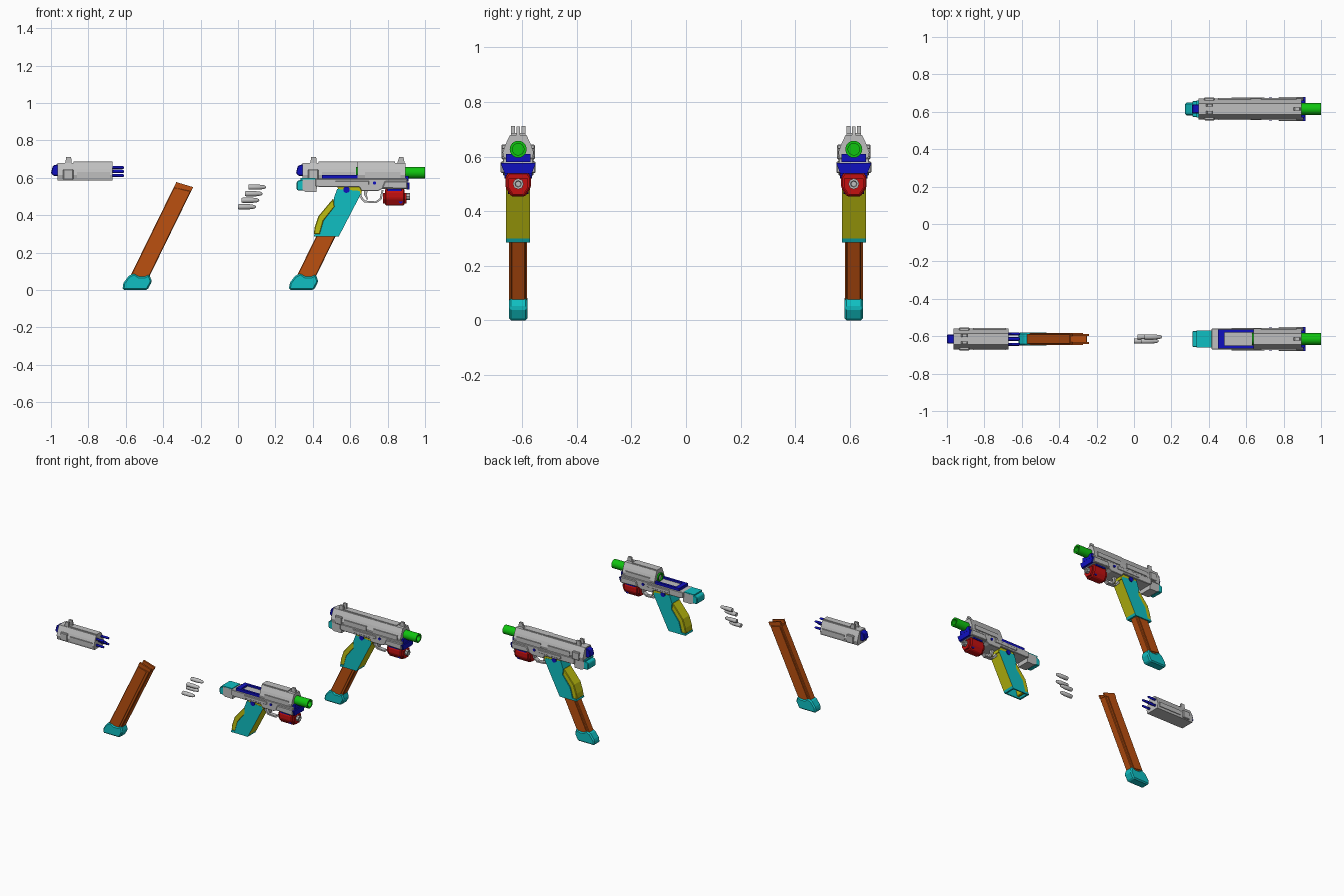
import bpy, bmesh, math
from mathutils import Vector

if "Cube" in bpy.data.objects:
    bpy.data.objects.remove(bpy.data.objects["Cube"])


def material(name, rgb):
    m = bpy.data.materials.new(name)
    m.use_nodes = True
    m.diffuse_color = (*rgb, 1)
    m.node_tree.nodes["Principled BSDF"].inputs["Base Color"].default_value = (*rgb, 1)
    return m


grey = material("light_grey", (.52, .52, .52))
cyan = material("cyan", (.005, .52, .54))
yellow = material("yellow", (.52, .52, .005))
orange = material("burnt_orange", (.5, .08, .005))
blue = material("deep_blue", (.005, .005, .52))
green = material("green", (.005, .55, .005))
red = material("red", (.55, .005, .005))


def finish(name, bm, mat, at, bevel=0, smooth=False):
    bmesh.ops.recalc_face_normals(bm, faces=bm.faces)
    me = bpy.data.meshes.new(name)
    bm.to_mesh(me)
    bm.free()
    me.materials.append(mat)
    ob = bpy.data.objects.new(name, me)
    ob.location = at
    bpy.context.collection.objects.link(ob)
    if smooth:
        me.polygons.foreach_set("use_smooth", [True] * len(me.polygons))
        me.set_sharp_from_angle(angle=math.radians(35))
    if bevel:
        mod = ob.modifiers.new("edge", "BEVEL")
        mod.width, mod.segments = bevel, 1
    return ob


def extrude(name, outline, step, mat, at, bevel):
    bm = bmesh.new()
    face = bm.faces.new([bm.verts.new(p) for p in outline])
    new = bmesh.ops.extrude_face_region(bm, geom=[face])["geom"]
    bmesh.ops.translate(bm, vec=step, verts=[v for v in new if isinstance(v, bmesh.types.BMVert)])
    return finish(name, bm, mat, at, bevel)


def side(name, pts, half, mat, at, y=0, bevel=0):
    """Side profile (x, z) given thickness across y."""
    return extrude(name, [(x, y - half, z) for x, z in pts], Vector((0, 2 * half, 0)), mat, at, bevel)


def block(name, x0, x1, z0, z1, half, mat, at, y=0, bevel=0):
    return side(name, [(x0, z0), (x1, z0), (x1, z1), (x0, z1)], half, mat, at, y, bevel)


def bar(name, half_section, x0, x1, mat, at, bevel=0):
    """Half cross-section (y, z), mirrored, and run along x."""
    ring = half_section + [(-y, z) for y, z in reversed(half_section)]
    return extrude(name, [(x0, y, z) for y, z in ring], Vector((x1 - x0, 0, 0)), mat, at, bevel)


def lathe(name, profile, mat, at, y=0, z=0, sides=20, closed=False):
    """Profile (x, radius) turned about the x axis."""
    bm = bmesh.new()
    rings = []
    for x, r in profile:
        turn = [2 * math.pi * i / sides for i in range(sides)]
        rings.append([bm.verts.new((x, y + r * math.cos(a), z + r * math.sin(a))) for a in turn])
    pairs = list(zip(rings, rings[1:]))
    if closed:
        pairs.append((rings[-1], rings[0]))
    else:
        bm.faces.new(rings[0])
        bm.faces.new(rings[-1])
    for a, b in pairs:
        for i in range(sides):
            j = (i + 1) % sides
            bm.faces.new((a[i], a[j], b[j], b[i]))
    return finish(name, bm, mat, at, smooth=True)


SLIDE = [(.05, .585), (.057, .615), (.045, .648), (.03, .68)]


def rear_slide(at):
    bar("rear_slide", SLIDE, .345, .64, grey, at)
    side("slide_tail", [(.31, .625), (.32, .665), (.345, .672), (.36, .672), (.36, .61), (.325, .61)],
         .024, blue, at, bevel=.004)
    block("slide_wings", .375, .43, .59, .645, .061, grey, at, bevel=.004)
    block("slide_side_panels", .45, .625, .6, .632, .0585, grey, at)
    block("slide_top_rib", .43, .64, .67, .686, .022, grey, at)
    for s in (-1, 1):
        side("rear_sight_post", [(.385, .675), (.42, .675), (.418, .712), (.392, .712)], .007, grey, at, y=s * .019)
        for z in (.612, .655):
            lathe("guide_rod", [(.62, .008), (.695, .008), (.7, .005)], blue, at, s * .028, z, 10)
    lathe("firing_rod", [(.62, .01), (.69, .01), (.7, .006)], blue, at, 0, .634, 10)


def magazine(at):
    side("magazine_body", [(.312, .07), (.41, .06), (.64, .53), (.547, .55)], .027, orange, at, bevel=.004)
    side("magazine_side_panels", [(.335, .085), (.4, .075), (.618, .53), (.558, .545)], .033, orange, at)
    for s in (-1, 1):
        side("magazine_feed_lip", [(.547, .548), (.64, .528), (.65, .55), (.56, .577)], .006, orange, at, y=s * .021)
    side("magazine_base", [(.273, 0), (.275, .035), (.305, .075), (.335, .09), (.36, .072), (.39, .072),
                           (.415, .085), (.43, .045), (.405, 0)], .034, cyan, at, bevel=.008)


def grip(at):
    ob = side("grip", [(.53, .54), (.65, .53), (.655, .51), (.546, .3), (.538, .285), (.405, .285), (.41, .3),
                       (.437, .3), (.457, .37), (.515, .445), (.512, .49)], .044, cyan, at)
    ob.data.materials.append(yellow)
    for p in ob.data.polygons:  # yellow front strap
        if p.normal.x > .5 and p.center.z > .3:
            p.material_index = 1
    well = side("magazine_well_cutter", [(.41, .27), (.52, .27), (.585, .4), (.475, .4)], .035, cyan, at)
    well.hide_render = True
    well.hide_set(True)
    cut = ob.modifiers.new("well", "BOOLEAN")
    cut.operation, cut.object, cut.solver = "DIFFERENCE", well, "EXACT"
    side("back_strap", [(.51, .49), (.48, .455), (.43, .395), (.41, .335), (.405, .297), (.437, .297),
                        (.457, .37), (.517, .445)], .04, yellow, at, bevel=.004)
    side("grip_collar", [(.525, .565), (.665, .565), (.66, .51), (.62, .51), (.54, .53)], .043, yellow, at)
    lathe("frame_pin", [(.535 - .01, .016), (.535 + .01, .016)], blue, at, 0, 0, 12).hide_render = False


def pin(name, x, z, radius, half, mat, at):
    n = 12
    pts = [(x + radius * math.cos(2 * math.pi * i / n), z + radius * math.sin(2 * math.pi * i / n)) for i in range(n)]
    return side(name, pts, half, mat, at)


def pistol(at):
    # frame
    side("frame", [(.415, .555), (.415, .595), (.905, .595), (.905, .54), (.77, .54), (.75, .53), (.66, .53),
                   (.65, .55), (.44, .55)], .056, grey, at, bevel=.003)
    side("front_rail_cover", [(.77, .545), (.905, .54), (.905, .582), (.785, .582)], .064, grey, at, bevel=.004)
    block("slide_lock", .52, .7, .563, .583, .06, grey, at, bevel=.002)
    side("rear_frame", [(.345, .535), (.36, .525), (.42, .525), (.425, .592), (.345, .592)], .046, grey, at)
    side("tail_block", [(.313, .54), (.32, .532), (.35, .532), (.35, .592), (.32, .585), (.313, .575)],
         .043, cyan, at, bevel=.004)
    block("tail_plate", .335, .415, .588, .598, .0455, cyan, at)
    # blue inner rails and deck
    for s in (-1, 1):
        block("inner_rail", .45, .645, .59, .614, .008, blue, at, y=s * .043)
    block("rail_crossbar", .45, .483, .59, .614, .05, blue, at)
    block("feed_deck", .483, .645, .59, .602, .035, grey, at)
    bar("front_cap", [(.05, .538), (.064, .576)], .9, .916, blue, at)
    block("nose_insert", .87, .912, .58, .61, .045, blue, at)
    # front slide, barrel, sight
    bar("front_slide", SLIDE, .64, .895, grey, at)
    block("front_slide_panel", .68, .87, .6, .63, .0585, grey, at)
    block("front_slide_top", .64, .84, .67, .686, .026, grey, at)
    lathe("barrel", [(.63, .031), (1, .031), (1, .021), (.63, .021)], green, at, 0, .627, 24, True)
    lathe("barrel_core", [(.66, .022), (.95, .022)], green, at, 0, .627, 16)
    side("front_sight", [(.85, .675), (.892, .675), (.885, .71), (.862, .71)], .007, grey, at)
    # trigger and guard
    side("trigger_guard", [(.645, .53), (.65, .495), (.675, .468), (.74, .464), (.768, .485), (.778, .535),
                           (.768, .535), (.758, .49), (.735, .474), (.68, .478), (.662, .5), (.658, .53)],
         .014, grey, at)
    side("trigger", [(.672, .535), (.695, .535), (.688, .51), (.695, .485), (.688, .485), (.675, .508)], .01, grey, at)
    # under-barrel lamp
    bar("lamp_body", [(.025, .453), (.047, .488), (.047, .525), (.035, .542)], .785, .89, red, at, bevel=.006)
    bar("lamp_nose", [(.02, .462), (.036, .488), (.036, .52)], .775, .902, red, at)
    lathe("lamp_lens", [(.89, .02), (.92, .02), (.92, .012), (.912, .01)], grey, at, 0, .5, 8)
    block("lamp_clamp", .8, .875, .53, .545, .05, blue, at)
    pin("lamp_screw", .87, .475, .012, .038, blue, at)
    grip(at)
    pin("grip_pin", .58, .536, .017, .05, blue, at)
    pin("lock_pin", .73, .572, .009, .062, blue, at)


# complete pistol behind, separated parts in front
BACK, FRONT = .615, -.615
pistol((0, BACK, 0))
rear_slide((0, BACK, 0))
magazine((0, BACK, 0))
pistol((0, FRONT, 0))
rear_slide((-1.31, FRONT, 0))
magazine((-.89, FRONT, 0))

# remove the helper discs that sit at ground level
for ob in [o for o in bpy.data.objects if o.name.startswith("frame_pin")]:
    bpy.data.objects.remove(ob)

# loose cartridges in a staggered stack
for i in range(4):
    lathe("cartridge", [(0, .013), (.006, .014), (.062, .014), (.066, .012), (.082, .011), (.091, .007), (.095, .002)],
          grey, (.055 - .018 * i, FRONT, .55 - .035 * i), y=.011 * (-1) ** i, sides=14)
